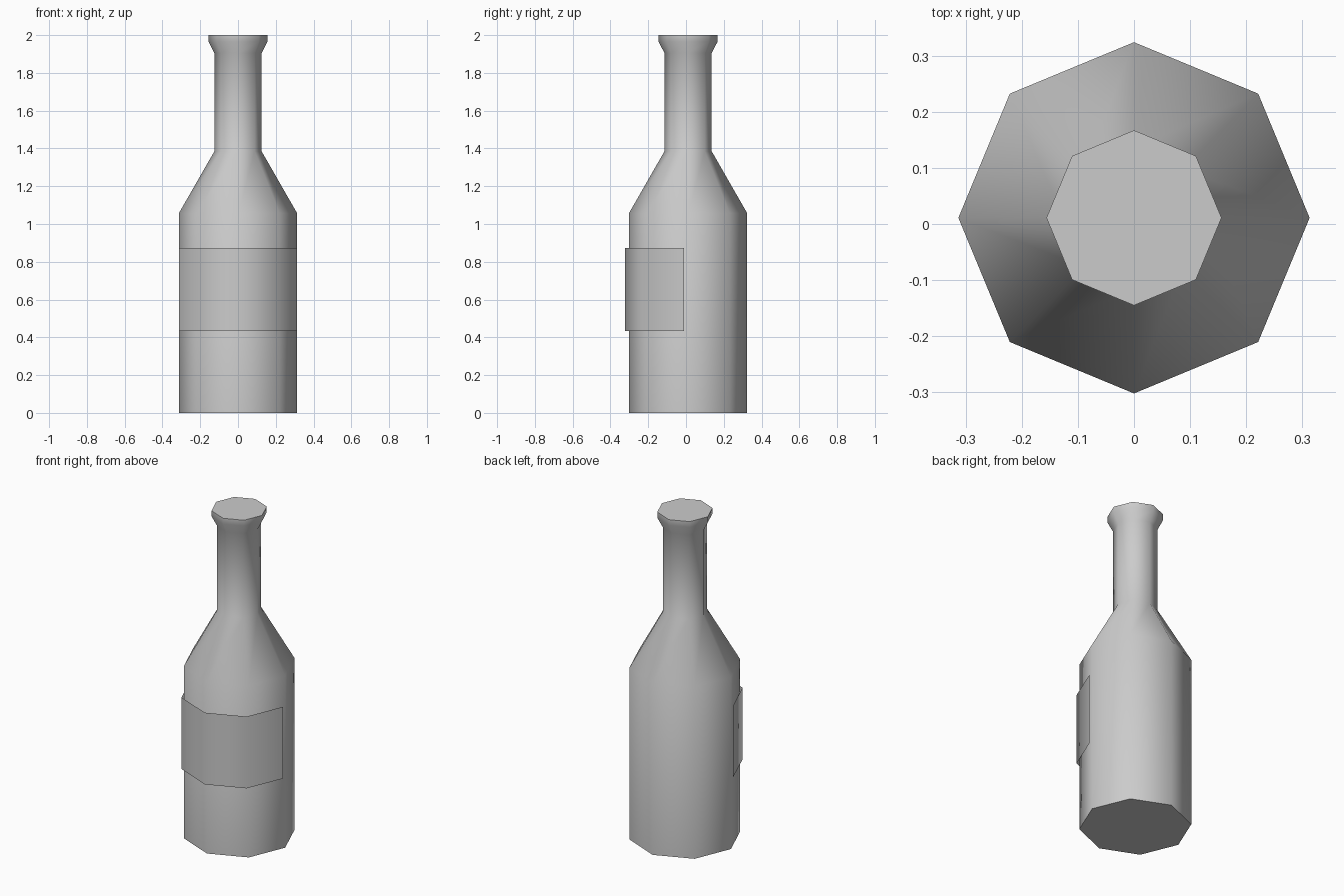
import bpy, bmesh
from math import sin, cos, pi, radians

if "Cube" in bpy.data.objects:
    bpy.data.objects.remove(bpy.data.objects["Cube"])

SIDES = 8


def make_object(name, rings, closed, center_y):
    """Bridge octagonal rings (z, radius); closed rings get end caps."""
    bm = bmesh.new()
    count = SIDES if closed else SIDES // 2 + 1
    loops = []
    for z, r in rings:
        angles = [pi + 2 * pi * i / SIDES for i in range(count)]
        loops.append([bm.verts.new((r * cos(a), center_y + r * sin(a), z))
                      for a in angles])
    for low, high in zip(loops, loops[1:]):
        for i in range(count if closed else count - 1):
            j = (i + 1) % count
            bm.faces.new((low[i], low[j], high[j], high[i]))
    if closed:
        bm.faces.new(loops[0][::-1])
        bm.faces.new(loops[-1])
    mesh = bpy.data.meshes.new(name)
    bm.to_mesh(mesh)
    bm.free()
    ob = bpy.data.objects.new(name, mesh)
    bpy.context.collection.objects.link(ob)
    bpy.ops.object.select_all(action='DESELECT')
    ob.select_set(True)
    bpy.context.view_layer.objects.active = ob
    bpy.ops.object.shade_smooth_by_angle(angle=radians(50))
    return ob


# Bottle: body, shoulder, neck and flared lip
make_object("bottle", [(0, 0.313), (1.057, 0.313), (1.385, 0.125),
                       (1.905, 0.125), (1.965, 0.156), (2.0, 0.156)],
            True, 0.011)

# Label: thin half-wrap sheet standing just off the front
make_object("label", [(0.433, 0.313), (0.874, 0.313)], False, -0.011)
